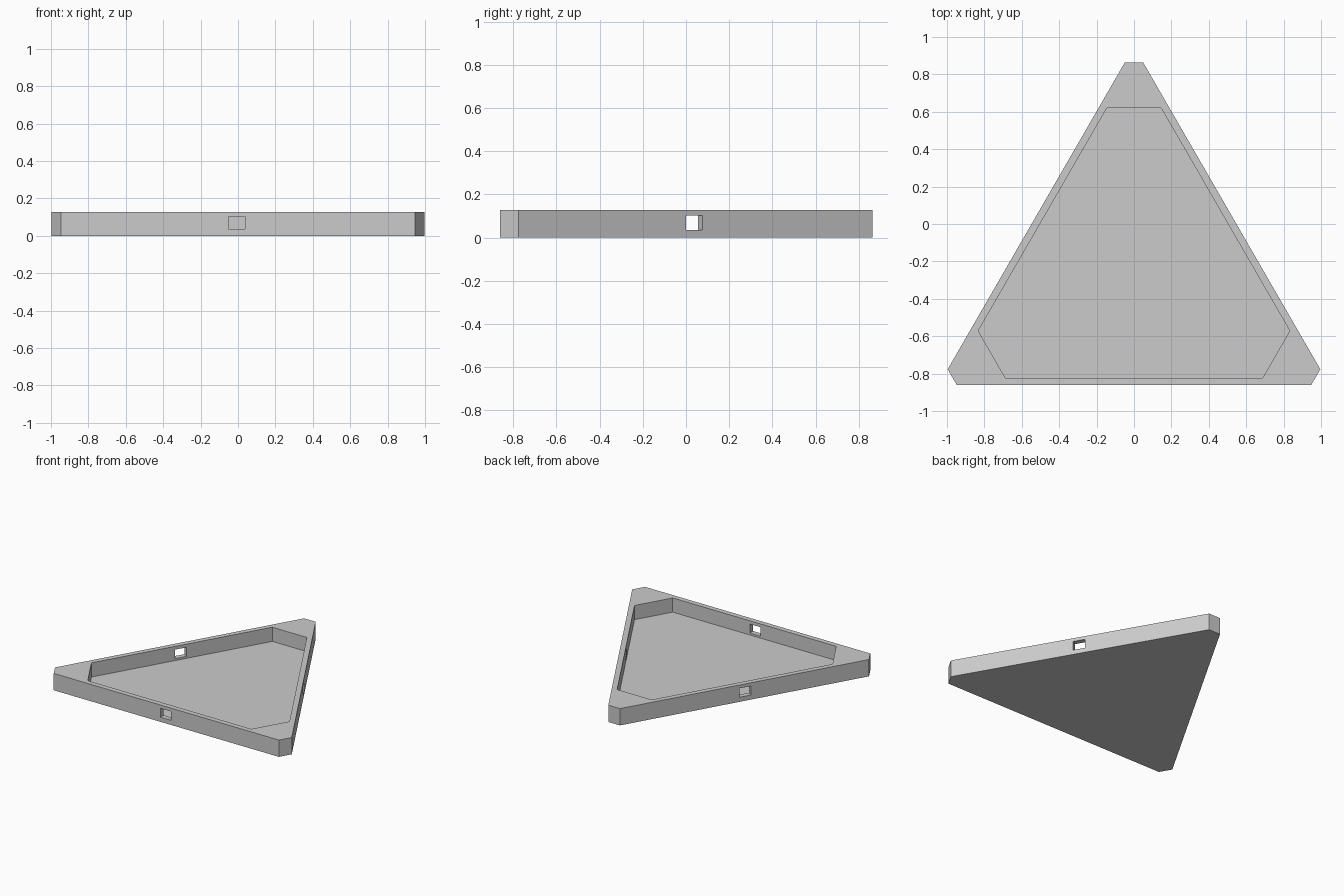
import bpy, bmesh
from math import radians, cos, sin
from mathutils import Matrix, Vector

cube = bpy.data.objects.get("Cube")
if cube:
    bpy.data.objects.remove(cube, do_unlink=True)

HEIGHT, FLOOR = 0.128, 0.02
CENTRE_Y = -0.258           # centre of the triangle
SIDE_R = 0.605              # centre to outer side
WALL = 0.042
SIDES = (-90, 30, 150)      # outward direction of each long side

grey = bpy.data.materials.new("light grey")
grey.use_nodes = True
colour = (0.6, 0.6, 0.6, 1)
grey.diffuse_color = colour
grey.node_tree.nodes["Principled BSDF"].inputs["Base Color"].default_value = colour


def make_object(name, bm):
    bmesh.ops.recalc_face_normals(bm, faces=bm.faces)
    mesh = bpy.data.meshes.new(name)
    bm.to_mesh(mesh)
    bm.free()
    mesh.materials.append(grey)
    obj = bpy.data.objects.new(name, mesh)
    bpy.context.collection.objects.link(obj)
    return obj


def clipped_triangle(name, half_tip, tip_r, z0, z1):
    """Triangular prism with cut corners; the tip edge is tip_r from the centre."""
    bm = bmesh.new()
    ring = []
    for turn in (0, 120, 240):
        for x in (half_tip, -half_tip):
            p = Matrix.Rotation(radians(turn), 3, 'Z') @ Vector((x, tip_r, 0))
            ring.append(bm.verts.new((p.x, p.y + CENTRE_Y, z0)))
    base = bm.faces.new(ring)
    top = bmesh.ops.extrude_face_region(bm, geom=[base])["geom"]
    verts = [v for v in top if isinstance(v, bmesh.types.BMVert)]
    bmesh.ops.translate(bm, verts=verts, vec=(0, 0, z1 - z0))
    return make_object(name, bm)


def hole_cutter(angle, shift):
    """Box that goes through the middle of one side wall."""
    a = radians(angle)
    out, along = Vector((cos(a), sin(a), 0)), Vector((-sin(a), cos(a), 0))
    pos = out * (SIDE_R - WALL / 2) + along * shift + Vector((0, CENTRE_Y, 0.069))
    bm = bmesh.new()
    bmesh.ops.create_cube(bm, size=1, matrix=Matrix.Translation(pos)
                          @ Matrix.Rotation(a, 4, 'Z')
                          @ Matrix.Diagonal((0.12, 0.088, 0.068, 1)))
    return make_object("hole_cutter", bm)


# Tray body, its recess and the three side holes
tray = clipped_triangle("triangular_tray", 0.049, 1.122, 0, HEIGHT)
cutters = [clipped_triangle("recess_cutter", 0.145, 0.878, FLOOR, HEIGHT + 0.1)]
for angle, shift in zip(SIDES, (-0.006, -0.0075, 0.0075)):
    cutters.append(hole_cutter(angle, shift))

bpy.context.view_layer.objects.active = tray
for cutter in cutters:
    mod = tray.modifiers.new("cut", 'BOOLEAN')
    mod.operation = 'DIFFERENCE'
    mod.solver = 'EXACT'
    mod.object = cutter
    bpy.ops.object.modifier_apply(modifier=mod.name)
    bpy.data.objects.remove(cutter, do_unlink=True)
